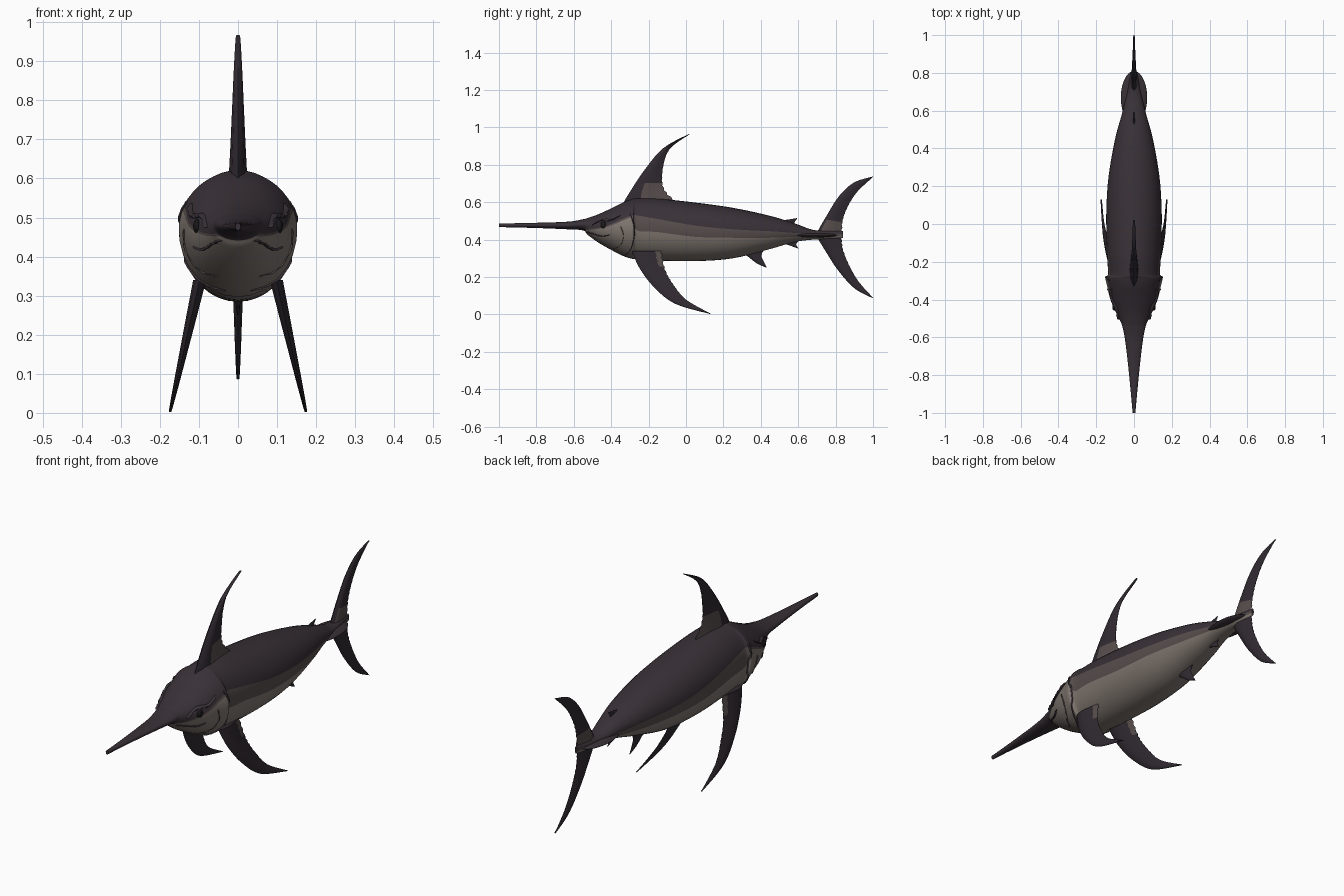
import bpy, bmesh, math
from mathutils import Vector

cube = bpy.data.objects.get("Cube")
if cube:
    bpy.data.objects.remove(cube)


def material(name, r, g, b):
    mat = bpy.data.materials.new(name)
    mat.use_nodes = True
    mat.diffuse_color = (r, g, b, 1)
    mat.node_tree.nodes["Principled BSDF"].inputs["Base Color"].default_value = (r, g, b, 1)
    return mat


DARK = material("dark back", .040, .030, .038)
MID = material("brown flank", .095, .075, .073)
LIGHT = material("pale belly", .215, .182, .160)
FIN = material("fin charcoal", .030, .023, .030)
BLACK = material("eye black", .010, .009, .010)


def smooth(points, steps):
    """Catmull-Rom samples through rows of numbers."""
    rows = [Vector(p) for p in points]
    out = []
    for i in range(len(rows) - 1):
        a, b, c, d = rows[max(i - 1, 0)], rows[i], rows[i + 1], rows[min(i + 2, len(rows) - 1)]
        for k in range(steps):
            t = k / steps
            out.append(b + (c - a) * (t / 2) + (a * 2 - b * 5 + c * 4 - d) * (t * t / 2)
                       + (b * 3 - a - c * 3 + d) * (t ** 3 / 2))
    return out + [rows[-1]]


def finish(name, bm, mats, angle=50):
    bmesh.ops.remove_doubles(bm, verts=bm.verts, dist=1e-5)
    bmesh.ops.recalc_face_normals(bm, faces=bm.faces)
    mesh = bpy.data.meshes.new(name)
    bm.to_mesh(mesh)
    bm.free()
    obj = bpy.data.objects.new(name, mesh)
    bpy.context.collection.objects.link(obj)
    for m in mats:
        mesh.materials.append(m)
    bpy.ops.object.select_all(action='DESELECT')
    obj.select_set(True)
    bpy.context.view_layer.objects.active = obj
    bpy.ops.object.shade_smooth_by_angle(angle=math.radians(angle))
    return obj


def loft(bm, rings, rule):
    """Skin closed rings; rule(ring, column) gives the material."""
    loops = [[bm.verts.new(p) for p in ring] for ring in rings]
    n = len(loops[0])
    for i in range(len(loops) - 1):
        for j in range(n):
            k = (j + 1) % n
            face = bm.faces.new((loops[i][j], loops[i][k], loops[i + 1][k], loops[i + 1][j]))
            face.material_index = rule(i, j)
    for end in (loops[0], loops[-1]):
        bm.faces.new(end)


# Body stations: y, half width, bottom, belly line, flank line, top
STATIONS = smooth([
    (-1, .007, .467, .472, .475, .486),
    (-.8, .026, .462, .467, .472, .490),
    (-.63, .045, .455, .46, .467, .496),
    (-.55, .060, .449, .455, .462, .509),
    (-.525, .068, .425, .452, .458, .516),
    (-.47, .095, .385, .457, .463, .535),
    (-.4, .125, .345, .475, .483, .567),
    (-.33, .142, .310, .505, .515, .602),
    (-.285, .152, .297, .515, .53, .617),
    (-.265, .138, .297, .45, .53, .621),
    (-.15, .143, .288, .44, .51, .619),
    (.05, .147, .285, .415, .475, .598),
    (.25, .135, .300, .41, .455, .57),
    (.45, .1, .350, .41, .445, .527),
    (.58, .065, .387, .415, .436, .487),
    (.68, .04, .4, .418, .43, .452),
    (.76, .025, .4, .418, .43, .45),
    (.84, .006, .41, .42, .43, .445)], 5)


def angle_at(s, z):
    mid = s[2] + (s[5] - s[2]) * .54
    h = s[5] - mid if z > mid else mid - s[2]
    return math.asin(max(-1, min(1, (z - mid) / h)))


def body_ring(s):
    mid = s[2] + (s[5] - s[2]) * .54
    low, high = angle_at(s, s[3]), angle_at(s, s[4])
    marks = [(-math.pi / 2, low, 8), (low, high, 3), (high, math.pi / 2, 8)]
    angles = [a + (b - a) * k / n for a, b, n in marks for k in range(n)] + [math.pi / 2]
    half = []
    for a in angles:
        h = s[5] - mid if a > 0 else mid - s[2]
        half.append(Vector((s[1] * math.cos(a), s[0], mid + h * math.sin(a))))
    return half + [Vector((-p.x, p.y, p.z)) for p in half[-2:0:-1]]


def body_rule(i, j):
    col = min(j, 37 - j)
    if STATIONS[i][0] < -.54 or col >= 11:
        return 0
    return 2 if col < 8 else 1


bm = bmesh.new()
loft(bm, [body_ring(s) for s in STATIONS], body_rule)
finish("body", bm, [DARK, MID, LIGHT])


def skin_x(y, z):
    s = min(STATIONS, key=lambda r: abs(r[0] - y))
    return s[1] * math.cos(angle_at(s, z))


# Fins: lens-shaped sections between a leading and a trailing edge
CHORD = [(0, 0), (.12, .7), (.35, 1), (.6, .7), (.8, .4), (1, .05)]


def fin(name, lead, trail, thick, spread=lambda z: 0, patch=(2, 0), ripple=.006):
    front, back = smooth(lead, 7), smooth(trail, 7)
    rings = []
    for i, (a, b) in enumerate(zip(front, back)):
        v = i / (len(front) - 1)
        b = b + (a - b) * ripple * 8 * (i % 2) * (1 - v)
        t = thick * (1 - .8 * v)
        section = [(u, t * d) for u, d in CHORD] + [(u, -t * d) for u, d in CHORD[-1:0:-1]]
        ring = []
        for u, d in section:
            p = a.lerp(b, u)
            ring.append(Vector((spread(p[1]) + d, p[0], p[1])))
        rings.append(ring)

    def rule(i, j):
        u = CHORD[min(j, len(CHORD) * 2 - 2 - j)][0]
        return 1 if u > patch[0] and i / len(rings) < patch[1] else 0

    bm = bmesh.new()
    loft(bm, rings, rule)
    return finish(name, bm, [FIN, MID])


fin("dorsal_fin",
    [(-.35, .57), (-.3, .655), (-.22, .775), (-.12, .89), (.02, .967)],
    [(-.03, .59), (-.112, .665), (-.125, .76), (-.09, .88), (.02, .964)], .026,
    patch=(.3, .32))
fin("tail_upper_lobe",
    [(.69, .42), (.75, .525), (.82, .635), (.9, .706), (1, .738)],
    [(.835, .42), (.84, .505), (.87, .585), (.92, .66), (1, .735)], .018,
    patch=(.1, .2))
fin("tail_lower_lobe",
    [(.69, .43), (.745, .34), (.81, .24), (.9, .14), (1, .086)],
    [(.835, .43), (.838, .36), (.865, .28), (.92, .18), (1, .089)], .018)
fin("anal_fin",
    [(.28, .345), (.33, .31), (.38, .272), (.43, .25)],
    [(.43, .36), (.405, .318), (.415, .285), (.432, .251)], .012)
fin("upper_finlet", [(.48, .5), (.53, .505), (.593, .515)],
    [(.6, .47), (.58, .488), (.595, .513)], .008)
fin("lower_finlet", [(.5, .385), (.55, .37), (.6, .352)],
    [(.61, .4), (.59, .375), (.602, .353)], .008)

for side, label in ((1, "left"), (-1, "right")):
    # Swept pectoral fin splaying outward as it drops
    fin(label + "_pectoral_fin",
        [(-.29, .34), (-.25, .25), (-.175, .15), (-.06, .058), (.13, .002)],
        [(-.13, .34), (-.11, .24), (-.07, .165), (0, .08), (.13, .005)], .017,
        spread=lambda z: side * (.098 + (.34 - z) * .225), patch=(.7, .2))

    # Eye
    bm = bmesh.new()
    bmesh.ops.create_uvsphere(bm, u_segments=20, v_segments=12, radius=.018)
    for v in bm.verts:
        v.co.x *= .55
        v.co += Vector((side * (skin_x(-.44, .478) - .001), -.44, .478))
    finish(label + "_eye", bm, [BLACK])

    # Brow ridge, mouth line, gill edge and gill crease follow the skin
    for part, path, radius, mat in (
            ("brow", [(-.5, .48), (-.45, .505), (-.4, .505), (-.35, .53)], .010, DARK),
            ("mouth", [(-.53, .442), (-.49, .43), (-.45, .418), (-.41, .425)], .004, DARK),
            ("gill_edge", [(-.3, .54), (-.278, .48), (-.278, .41), (-.3, .34), (-.33, .315)], .005, DARK),
            ("gill_crease", [(-.35, .47), (-.335, .42), (-.35, .37), (-.39, .35)], .003, MID)):
        rings = []
        for y, z in smooth(path, 6):
            c = Vector((side * skin_x(y, z), y, z))
            ring = []
            for k in range(6):
                a = math.tau * k / 6
                ring.append(c + Vector((math.cos(a), math.sin(a) * .7, math.sin(a) * .7)) * radius)
            rings.append(ring)
        bm = bmesh.new()
        loft(bm, rings, lambda i, j: 0)
        finish(label + "_" + part, bm, [mat])

# Flat sideways keel on the tail stalk
bm = bmesh.new()
bmesh.ops.create_uvsphere(bm, u_segments=28, v_segments=10, radius=1)
for v in bm.verts:
    v.co = Vector((v.co.x * .07, v.co.y * .14 + .67, v.co.z * .013 + .423))
finish("tail_keel", bm, [DARK])
